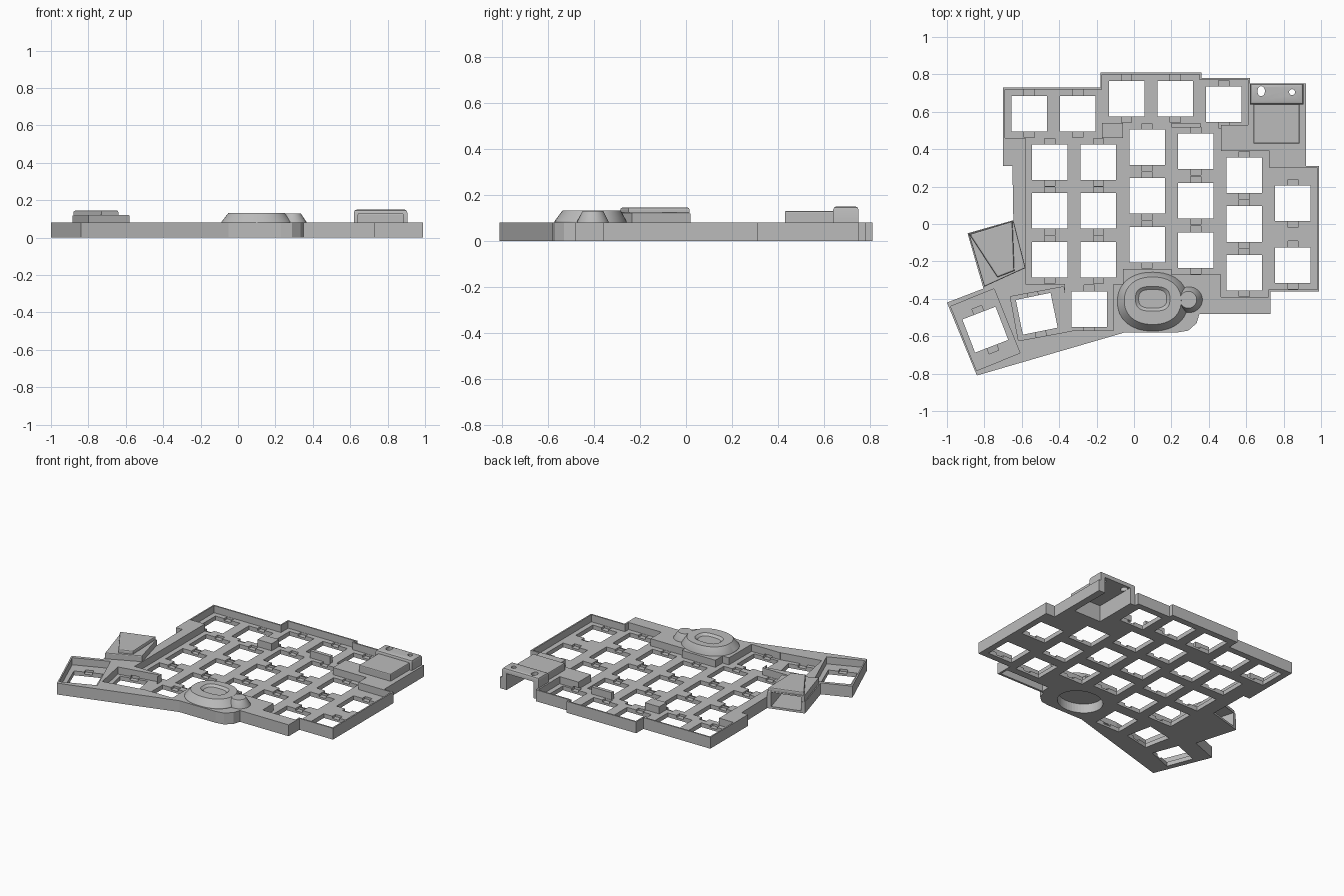
import bpy, bmesh
from math import sin, cos, pi, radians, copysign
from mathutils import Vector, Matrix

default = bpy.data.objects.get("Cube")
if default:
    bpy.data.objects.remove(default, do_unlink=True)

grey = bpy.data.materials.new("matte_grey")
grey.use_nodes = True
grey.diffuse_color = (0.5, 0.5, 0.5, 1)
grey.node_tree.nodes["Principled BSDF"].inputs["Base Color"].default_value = (0.5, 0.5, 0.5, 1)


def rect(x, y, w, h, deg=0):
    turn = Matrix.Rotation(radians(deg), 2)
    return [Vector((x, y)) + turn @ Vector((i * w / 2, j * h / 2))
            for i, j in ((-1, -1), (1, -1), (1, 1), (-1, 1))]


def box(x0, x1, y0, y1):
    return rect((x0 + x1) / 2, (y0 + y1) / 2, x1 - x0, y1 - y0)


def oval(x, y, rx, ry, power=1.0, n=48):
    def soft(v):
        return copysign(abs(v) ** power, v)
    return [(x + rx * soft(cos(2 * pi * i / n)), y + ry * soft(sin(2 * pi * i / n))) for i in range(n)]


def add_stack(bm, rings):
    """Closed solid through rings of equal point count, each (points, z)."""
    loops = [[bm.verts.new((p[0], p[1], z)) for p in pts] for pts, z in rings]
    faces = [bm.faces.new(loops[0]), bm.faces.new(loops[-1])]
    for a, b in zip(loops, loops[1:]):
        for i in range(len(a)):
            j = (i + 1) % len(a)
            faces.append(bm.faces.new((a[i], a[j], b[j], b[i])))
    bmesh.ops.recalc_face_normals(bm, faces=faces)


def solid(name, stacks, chamfer=0):
    bm = bmesh.new()
    for rings in stacks:
        add_stack(bm, rings)
    if chamfer:
        top = max(v.co.z for v in bm.verts)
        edges = [e for e in bm.edges if all(v.co.z > top - 1e-5 for v in e.verts)]
        bmesh.ops.bevel(bm, geom=edges, offset=chamfer, segments=2, profile=0.5, affect='EDGES')
    mesh = bpy.data.meshes.new(name)
    bm.to_mesh(mesh)
    bm.free()
    mesh.materials.append(grey)
    ob = bpy.data.objects.new(name, mesh)
    bpy.context.scene.collection.objects.link(ob)
    return ob


def prisms(name, outlines, z0, z1, chamfer=0):
    return solid(name, [[(o, z0), (o, z1)] for o in outlines], chamfer)


def cut(cutter, *targets):
    cutter.hide_render = True
    for target in targets:
        mod = target.modifiers.new("cut", 'BOOLEAN')
        mod.operation, mod.solver, mod.use_self = 'DIFFERENCE', 'EXACT', True
        mod.object = cutter
        bpy.context.view_layer.objects.active = target
        bpy.ops.object.modifier_apply(modifier=mod.name)
    bpy.data.objects.remove(cutter, do_unlink=True)


TOP, DECK = 0.08, 0.03

# Stepped case outline with angled thumb cluster
case = prisms("case", [[
    (-.70, .73), (-.18, .73), (-.18, .81), (.36, .81), (.36, .78), (.62, .78), (.62, .75),
    (.92, .75), (.92, .31), (.99, .31), (.99, -.36), (.73, -.36), (.73, -.48), (.35, -.48),
    (.335, -.53), (.29, -.57), (.23, -.58), (-.05, -.58), (-.84, -.81), (-1, -.42),
    (-.805, -.345), (-.89, -.05), (-.645, .02), (-.65, .31), (-.70, .31)]], 0, TOP)

# Sunken key wells
main_well = [
    (-.69, .72), (-.17, .72), (-.17, .80), (.35, .80), (.35, .77), (.61, .77), (.61, .53),
    (.465, .53), (.465, .39), (.725, .39), (.725, .30), (.98, .30), (.98, -.35), (.72, -.35),
    (.72, -.39), (.465, -.39), (.465, -.27), (.2, -.27), (.2, -.24), (-.06, -.24), (-.06, -.32),
    (-.11, -.32), (-.11, -.57), (-.37, -.57), (-.37, -.32), (-.58, -.32), (-.58, .46), (-.69, .46)]
cut(prisms("main_well", [main_well], DECK, .2), case)
cut(prisms("middle_thumb_well", [rect(-.497, -.48, .29, .24, 10.5)], DECK, .2), case)
cut(prisms("outer_thumb_well", [rect(-.795, -.565, .25, .37, 22)], DECK, .2), case)

# Switch openings, column by column, then the thumb keys
columns = {-.45: (.33, .07, -.19), -.19: (.33, .07, -.19), .07: (.41, .15, -.11),
           .33: (.39, .125, -.14), .59: (.26, 0, -.26), .85: (.11, -.22),
           -.56: (.59,), -.30: (.59,), -.04: (.67,), .22: (.67,), .48: (.64,)}
keys = [(x, y, 0) for x, ys in columns.items() for y in ys]
keys += [(-.24, -.455, 0), (-.52, -.48, 11.5), (-.795, -.565, 21)]
cut(prisms("switch_holes", [rect(x, y, .19, .19, a) for x, y, a in keys], -.1, .2), case)

# Shallow clip notches on two sides of every opening
for side in (-1, 1):
    notches = []
    for x, y, a in keys:
        off = Matrix.Rotation(radians(a), 2) @ Vector((0, side * .105))
        notches.append(rect(x + off.x, y + off.y, .055, .046, a))
    cut(prisms("clip_notches", notches, .015, DECK + .01), case)

# Raised spacer blocks on the deck
prisms("spacer_blocks", [box(-.17, -.06, .46, .54), box(.2, .355, .515, .54)], DECK - .005, TOP)

# Hollows under the round mount and the front edge
cut(prisms("round_hollow", [oval(.10, -.415, .155, .13)], -.1, .065), case)
cut(prisms("front_hollow", [box(.37, .715, -.465, -.405)], -.1, .065), case)

# Back port housing: low hood and a raised lip with two holes
hood = prisms("port_hood", [box(.64, .885, .43, .66)], TOP - .01, .13, .006)
lip = prisms("port_lip", [box(.62, .905, .64, .75)], TOP - .01, .15, .015)
cut(prisms("port_tunnel", [box(.66, .87, .45, .85)], -.1, .115), case, hood, lip)
cut(prisms("lip_holes", [oval(.68, .71, .02, .027, n=20), oval(.845, .705, .016, .016, n=20)],
           .1, .2), lip)

# Left socket housing with tapered ridge, open at the back
socket = prisms("socket_housing", [[(-.885, -.05), (-.645, .02), (-.58, -.235), (-.80, -.335)]],
                TOP - .01, .122, .006)
ridge = prisms("socket_ridge", [[(-.88, -.055), (-.65, .015), (-.64, -.25), (-.73, -.285)]],
               .115, .145, .008)
cut(prisms("socket_tunnel", [rect(-.745, -.092, .2, .24, 16)], .015, .113), case, socket)

# Round mount with sunken oval top, and its side lobe
dome = solid("round_mount", [[
    (oval(.10, -.415, .19, .158, .9), TOP - .01), (oval(.10, -.415, .188, .157, .9), TOP + .005),
    (oval(.10, -.41, .152, .127, .9), .131), (oval(.10, -.40, .092, .066, .7), .131),
    (oval(.10, -.40, .075, .05, .7), .117)]])
lobe = solid("mount_lobe", [[
    (oval(.295, -.405, .072, .07), TOP - .01), (oval(.295, -.405, .07, .068), TOP + .005),
    (oval(.29, -.405, .045, .045), .13)]])

# Smooth only the rounded pieces
for ob in (dome, lobe, lip):
    bpy.ops.object.select_all(action='DESELECT')
    ob.select_set(True)
    bpy.context.view_layer.objects.active = ob
    bpy.ops.object.shade_smooth_by_angle(angle=radians(30))
